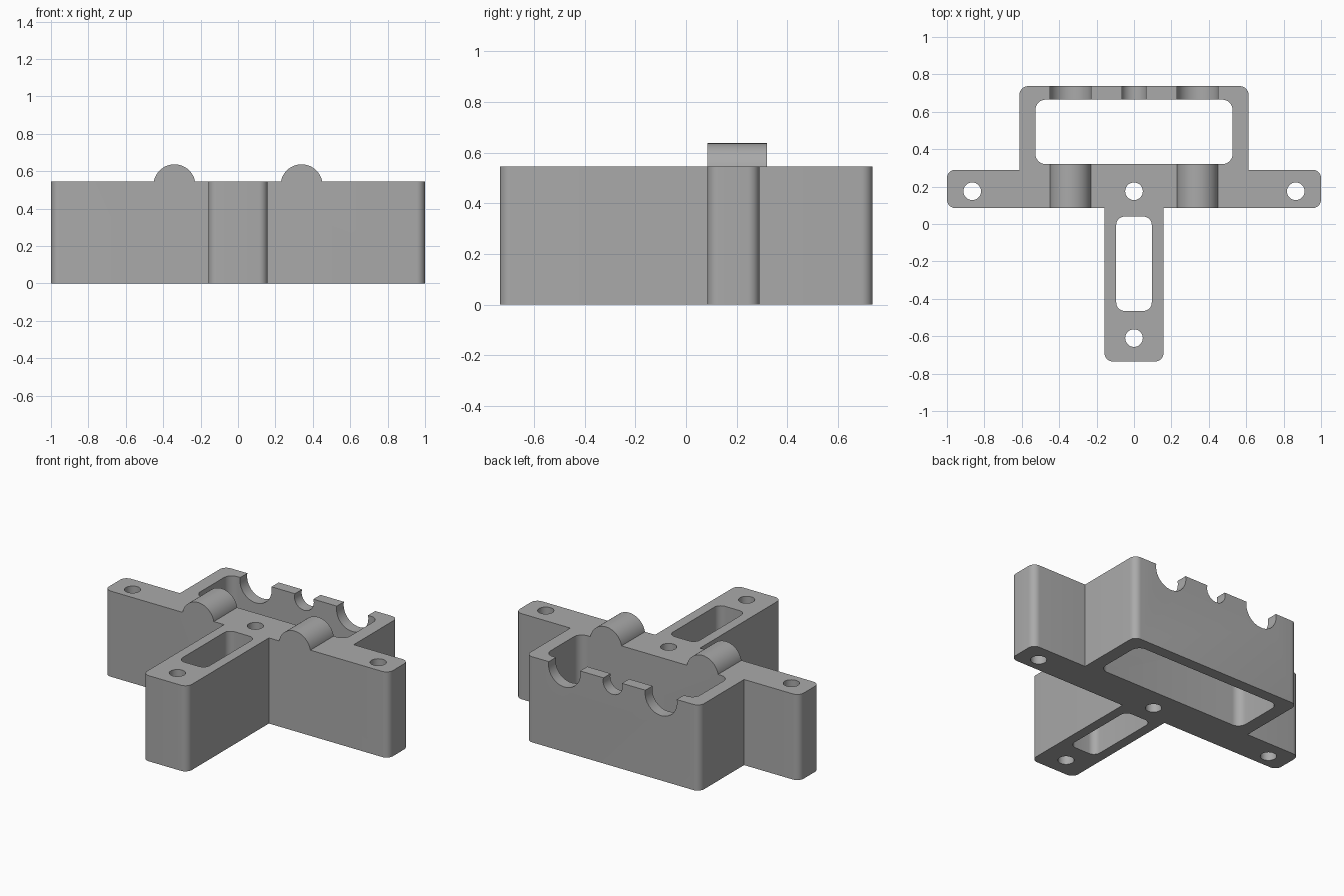
import bpy, bmesh, math
from mathutils import Vector, Matrix

cube = bpy.data.objects.get("Cube")
if cube:
    bpy.data.objects.remove(cube, do_unlink=True)

HEIGHT = 0.545
AXIS_Z = 0.525      # height of the shaft bores
SHAFT_X = 0.34
HOLE_R = 0.047
BOSS_R = 0.112

grey = bpy.data.materials.new("plain grey")
grey.use_nodes = True
grey.diffuse_color = (0.4, 0.4, 0.4, 1)
grey.node_tree.nodes["Principled BSDF"].inputs["Base Color"].default_value = (0.4, 0.4, 0.4, 1)


def add_object(name, bm):
    bmesh.ops.recalc_face_normals(bm, faces=bm.faces)
    mesh = bpy.data.meshes.new(name)
    bm.to_mesh(mesh)
    bm.free()
    mesh.materials.append(grey)
    obj = bpy.data.objects.new(name, mesh)
    bpy.context.collection.objects.link(obj)
    return obj


def prism(name, corners, z0, z1, steps=8):
    """Extrude an outline of (x, y, corner radius) upwards."""
    pts = []
    for i, (x, y, r) in enumerate(corners):
        p = Vector((x, y))
        if r == 0:
            pts.append(p)
            continue
        a = (Vector(corners[i - 1][:2]) - p).normalized()
        b = (Vector(corners[(i + 1) % len(corners)][:2]) - p).normalized()
        for k in range(steps + 1):
            t = k / steps * math.pi / 2
            pts.append(p + r * (a * (1 - math.sin(t)) + b * (1 - math.cos(t))))
    bm = bmesh.new()
    base = bm.faces.new([bm.verts.new((p.x, p.y, z0)) for p in pts])
    top = bmesh.ops.extrude_face_region(bm, geom=[base])
    verts = [g for g in top["geom"] if isinstance(g, bmesh.types.BMVert)]
    bmesh.ops.translate(bm, verts=verts, vec=(0, 0, z1 - z0))
    return add_object(name, bm)


def rectangle(name, x, y0, y1, r):
    corners = [(-x, y0, r), (x, y0, r), (x, y1, r), (-x, y1, r)]
    return prism(name, corners, -0.1, 1)


def cylinder(name, radius, start, end, sides=48):
    start, end = Vector(start), Vector(end)
    axis = end - start
    bm = bmesh.new()
    bmesh.ops.create_cone(bm, cap_ends=True, segments=sides, radius1=radius,
                          radius2=radius, depth=axis.length)
    turn = axis.to_track_quat("Z", "Y").to_matrix().to_4x4()
    bm.transform(Matrix.Translation((start + end) / 2) @ turn)
    return add_object(name, bm)


def combine(target, tool, operation):
    mod = target.modifiers.new("cut", "BOOLEAN")
    mod.operation, mod.solver, mod.object = operation, "EXACT", tool
    bpy.context.view_layer.objects.active = target
    bpy.ops.object.modifier_apply(modifier=mod.name)
    bpy.data.objects.remove(tool, do_unlink=True)


# Cross-shaped block: stem, side wings and rear box
R = 0.045
right_side = [(0.158, -0.735, R), (0.158, 0.085, 0), (1, 0.085, R),
              (1, 0.29, R), (0.612, 0.29, 0), (0.612, 0.737, R)]
left_side = [(-x, y, r) for x, y, r in reversed(right_side)]
body = prism("bracket_body", right_side + left_side, 0, HEIGHT)

# Round bosses over the shaft bores, trimmed by the rear pocket
for x in (-SHAFT_X, SHAFT_X):
    combine(body, cylinder("boss", BOSS_R, (x, 0.085, AXIS_Z), (x, 0.4, AXIS_Z)), "UNION")

# Rear pocket and stem slot
combine(body, rectangle("pocket_cutter", 0.527, 0.32, 0.665, 0.055), "DIFFERENCE")
combine(body, rectangle("slot_cutter", 0.095, -0.465, 0.04, 0.045), "DIFFERENCE")

# Shaft bores and notches in the back wall
for x in (-SHAFT_X, SHAFT_X):
    combine(body, cylinder("bore_cutter", HOLE_R, (x, 0, AXIS_Z), (x, 0.45, AXIS_Z)), "DIFFERENCE")
for x, r in ((-SHAFT_X, BOSS_R), (0, 0.068), (SHAFT_X, BOSS_R)):
    combine(body, cylinder("notch_cutter", r, (x, 0.5, AXIS_Z), (x, 0.9, AXIS_Z)), "DIFFERENCE")

# Vertical screw holes
for x, y in ((-0.865, 0.175), (0, 0.175), (0.865, 0.175), (0, -0.61)):
    combine(body, cylinder("screw_cutter", HOLE_R, (x, y, -0.1), (x, y, 1)), "DIFFERENCE")

# Smooth curved walls, sharp edges
bpy.ops.object.select_all(action="DESELECT")
body.select_set(True)
bpy.context.view_layer.objects.active = body
bpy.ops.object.shade_smooth_by_angle(angle=math.radians(30))
